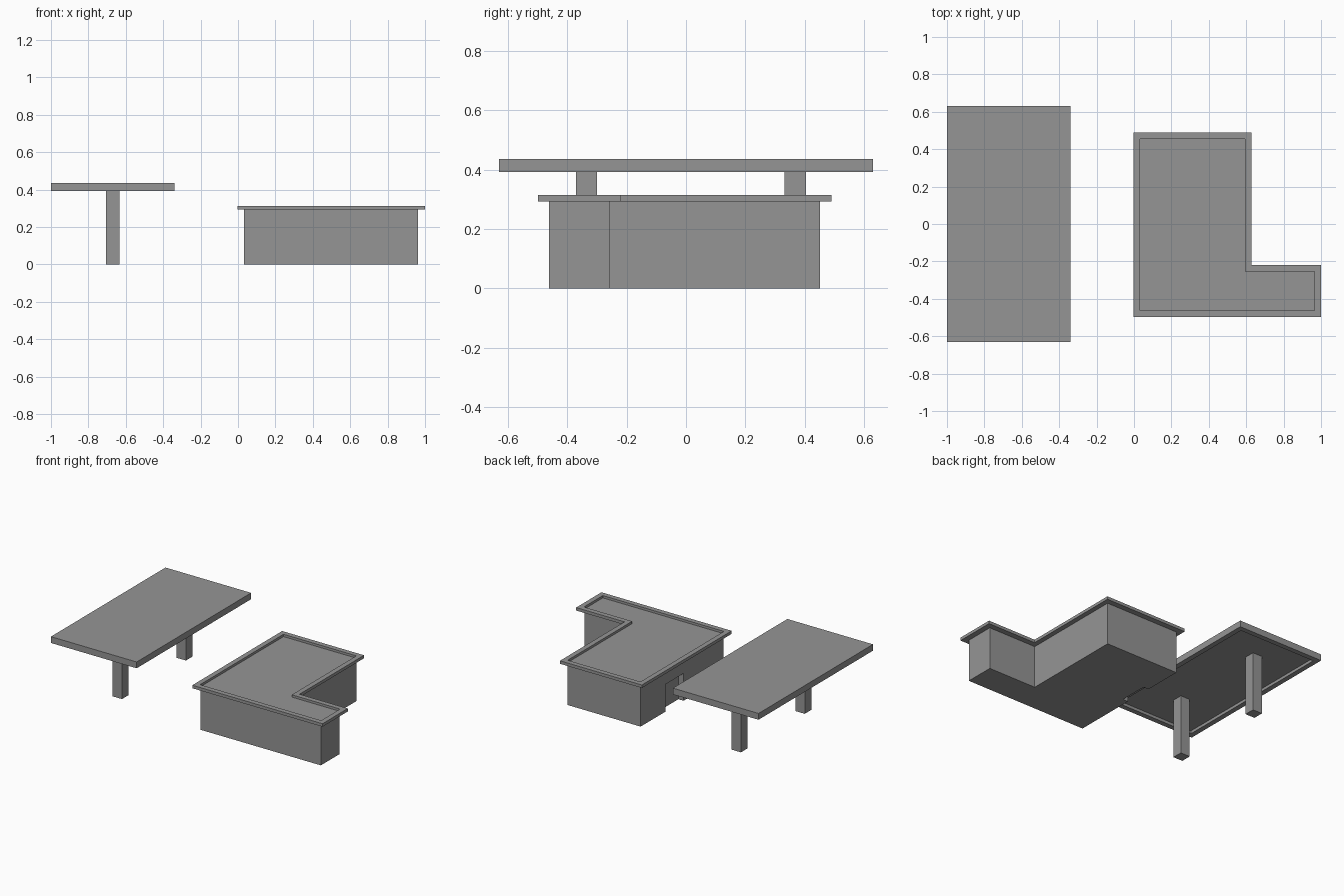
import bpy, bmesh

if "Cube" in bpy.data.objects:
    bpy.data.objects.remove(bpy.data.objects["Cube"])

grey = bpy.data.materials.new("dark_grey")
grey.diffuse_color = (0.3, 0.3, 0.3, 1)
grey.use_nodes = True
grey.node_tree.nodes["Principled BSDF"].inputs["Base Color"].default_value = grey.diffuse_color


def prism(name, outline, z0, z1, rim=0, depth=0, under=False):
    """Extrude an outline; optionally sink a rimmed tray into its top or underside."""
    bm = bmesh.new()
    base = bm.faces.new([bm.verts.new((x, y, z0)) for x, y in outline])
    ext = bmesh.ops.extrude_face_region(bm, geom=[base], use_keep_orig=True)
    for v in [g for g in ext["geom"] if isinstance(g, bmesh.types.BMVert)]:
        v.co.z = z1
    bmesh.ops.recalc_face_normals(bm, faces=bm.faces[:])
    if depth:
        sign = -1 if under else 1
        face = max(bm.faces, key=lambda f: f.normal.z * sign)
        # flat rim first, then a near-zero second inset for upright tray walls
        for width in (rim, 0.0002):
            bmesh.ops.inset_region(bm, faces=[face], thickness=width, use_even_offset=True)
        for v in face.verts:
            v.co.z -= sign * depth
    mesh = bpy.data.meshes.new(name)
    bm.to_mesh(mesh)
    bm.free()
    mesh.materials.append(grey)
    obj = bpy.data.objects.new(name, mesh)
    bpy.context.collection.objects.link(obj)
    return obj


def rect(x0, x1, y0, y1):
    return [(x0, y0), (x1, y0), (x1, y1), (x0, y1)]


def ell(x0, xm, x1, y0, ym, y1):
    return [(x0, y0), (x1, y0), (x1, ym), (xm, ym), (xm, y1), (x0, y1)]


# L-shaped building with overhanging parapet roof
walls = prism("building_walls", ell(0.033, 0.595, 0.962, -0.462, -0.258, 0.452), 0, 0.295)
prism("roof_parapet", ell(-0.003, 0.628, 1.0, -0.498, -0.22, 0.49),
      0.293, 0.314, rim=0.035, depth=0.016)

# Recessed entrance facing the canopy
cutter = prism("entrance_cutter", rect(-0.02, 0.073, -0.02, 0.18), -0.05, 0.19)
cutter.hide_render = True
cutter.hide_viewport = True
cut = walls.modifiers.new("entrance", "BOOLEAN")
cut.operation = "DIFFERENCE"
cut.solver = "EXACT"
cut.object = cutter

# Canopy with a recessed underside, on two posts
prism("canopy", rect(-1.0, -0.34, -0.63, 0.63), 0.392, 0.436,
      rim=0.035, depth=0.02, under=True)
for name, y in (("front_post", -0.335), ("back_post", 0.368)):
    prism(name, rect(-0.706, -0.634, y - 0.036, y + 0.036), 0, 0.416)
